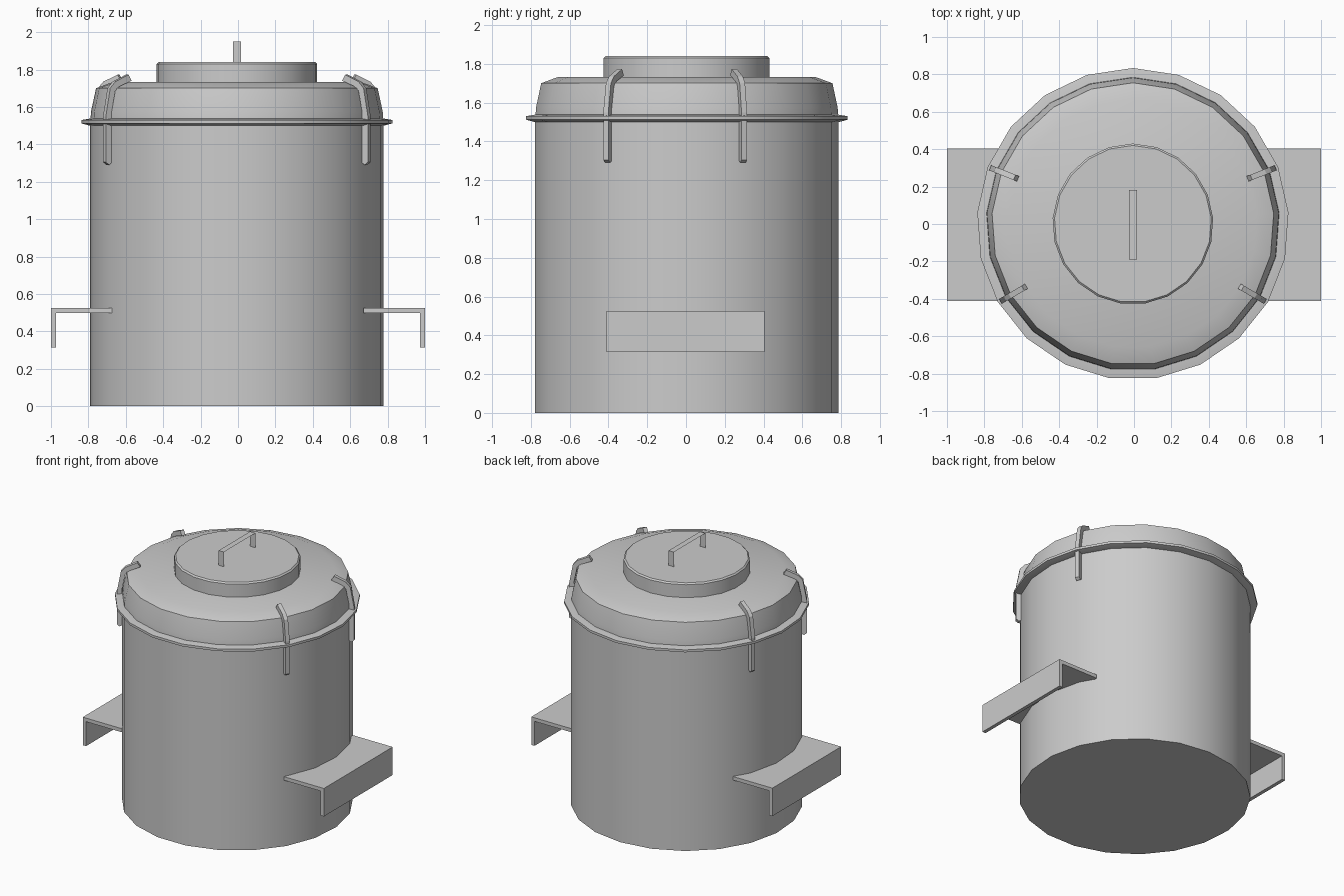
import bpy, bmesh
from math import sin, cos, tau, pi, radians
from mathutils import Matrix, Vector

if "Cube" in bpy.data.objects:
    bpy.data.objects.remove(bpy.data.objects["Cube"])

SIDES = 21
AXIS_X = -0.006

# Single plain metal colour
metal = bpy.data.materials.new("light grey metal")
metal.use_nodes = True
grey = (0.6, 0.6, 0.6, 1)
metal.diffuse_color = grey
metal.node_tree.nodes["Principled BSDF"].inputs["Base Color"].default_value = grey


def finish(name, bm, smooth=False, closed=True):
    if closed:
        bmesh.ops.recalc_face_normals(bm, faces=bm.faces)
    mesh = bpy.data.meshes.new(name)
    bm.to_mesh(mesh)
    bm.free()
    mesh.materials.append(metal)
    obj = bpy.data.objects.new(name, mesh)
    bpy.context.collection.objects.link(obj)
    if smooth:
        bpy.ops.object.select_all(action='DESELECT')
        obj.select_set(True)
        bpy.context.view_layer.objects.active = obj
        bpy.ops.object.shade_smooth_by_angle(angle=radians(25))
    return obj


def lathe(name, profile):
    """Turn (radius, height) points around the vessel axis and cap both ends."""
    bm = bmesh.new()
    rings = []
    for r, z in profile:
        angles = [pi / 2 + tau * i / SIDES for i in range(SIDES)]
        rings.append([bm.verts.new((AXIS_X + r * cos(a), r * sin(a), z)) for a in angles])
    for low, high in zip(rings, rings[1:]):
        for i in range(SIDES):
            j = (i + 1) % SIDES
            bm.faces.new((low[i], low[j], high[j], high[i]))
    bm.faces.new(rings[0][::-1])
    bm.faces.new(rings[-1])
    return finish(name, bm, smooth=True)


def extrude_outline(name, outline, width, matrix):
    """Extrude an (x, z) outline along y, centred, then place it."""
    bm = bmesh.new()
    face = bm.faces.new([bm.verts.new((x, -width / 2, z)) for x, z in outline])
    new = bmesh.ops.extrude_face_region(bm, geom=[face])["geom"]
    bmesh.ops.translate(bm, vec=(0, width, 0),
                        verts=[v for v in new if isinstance(v, bmesh.types.BMVert)])
    bm.transform(matrix)
    return finish(name, bm)


# Drum, domed lid and raised cap
lathe("drum_body", [(0.787, 0), (0.787, 1.52)])
lathe("lid_flange", [(0.79, 1.5), (0.834, 1.512), (0.834, 1.53), (0.785, 1.538)])
lathe("lid_dome", [(0.785, 1.53), (0.782, 1.575), (0.755, 1.7), (0.665, 1.733)])
lathe("lid_cap", [(0.43, 1.72), (0.43, 1.83), (0.42, 1.84)])

# Grip: a bent strip of sheet metal
bm = bmesh.new()
path = [(-0.19, 1.84), (-0.19, 1.95), (0.183, 1.95), (0.183, 1.84)]
strip = [[bm.verts.new((AXIS_X + x, y, z)) for x in (-0.022, 0.022)] for y, z in path]
for a, b in zip(strip, strip[1:]):
    bm.faces.new((a[0], a[1], b[1], b[0]))
finish("lid_grip", bm, closed=False)

# Four clamps hooked over the lid edge
clamp = [(0.785, 1.3), (0.8, 1.29), (0.82, 1.305), (0.82, 1.55), (0.793, 1.7),
         (0.762, 1.735), (0.68, 1.772), (0.66, 1.74), (0.735, 1.71), (0.762, 1.685),
         (0.785, 1.57)]
for name, angle in (("back_left", 21.5), ("back_right", 158.5),
                    ("front_left", -30.3), ("front_right", 210.3)):
    place = Matrix.Translation((AXIS_X, 0, 0)) @ Matrix.Rotation(radians(angle), 4, 'Z')
    extrude_outline("clamp_" + name, clamp, 0.03, place)

# Angled side brackets
bracket = [(0.67, 0.498), (0.973, 0.498), (0.973, 0.315),
           (1.0, 0.315), (1.0, 0.525), (0.67, 0.525)]
for name, side in (("left", 1), ("right", -1)):
    extrude_outline("bracket_" + name, [(side * x, z) for x, z in bracket], 0.815,
                    Matrix.Translation(Vector((0, -0.003, 0))))
